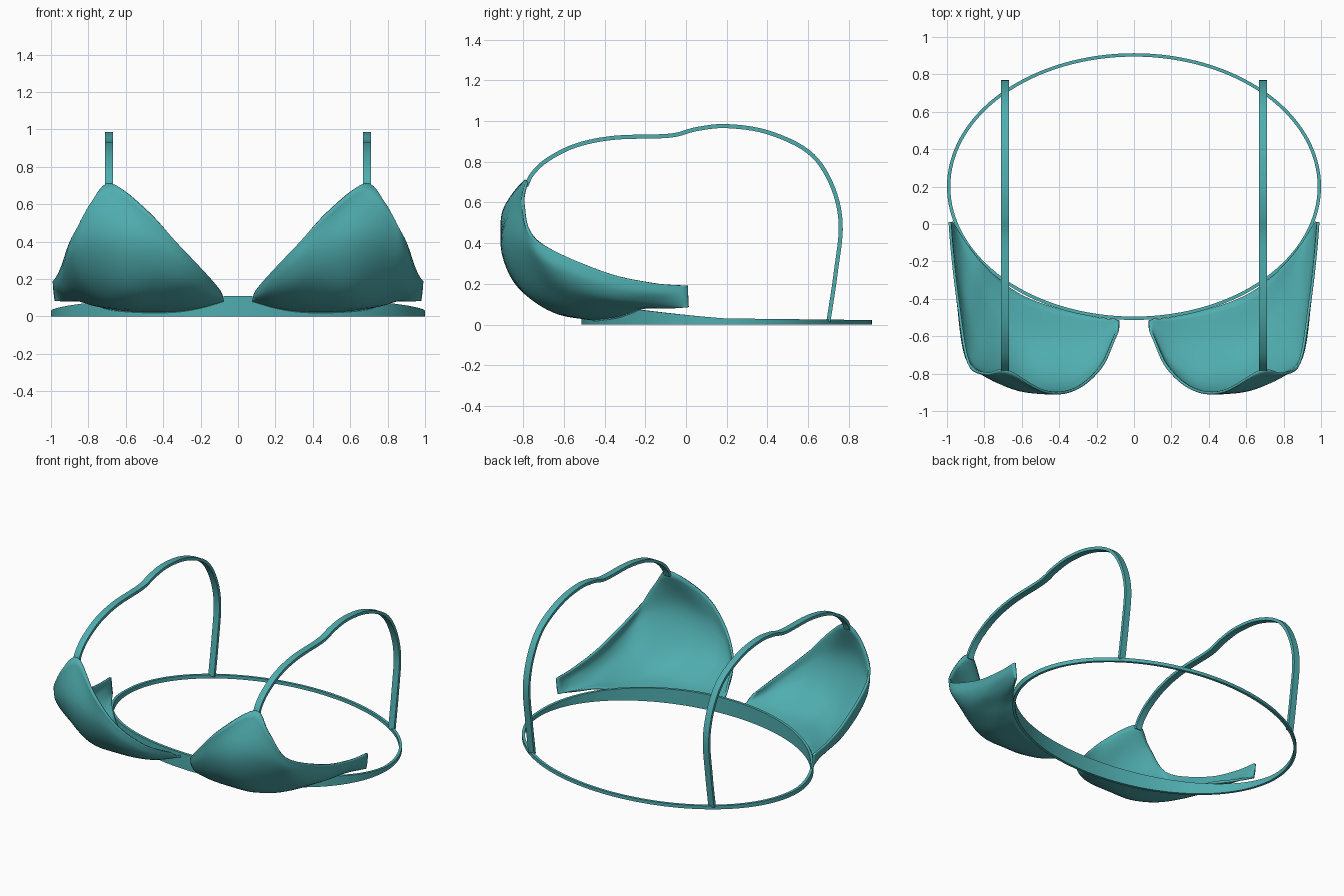
import bpy, math
from mathutils import Vector

if "Cube" in bpy.data.objects:
    bpy.data.objects.remove(bpy.data.objects["Cube"])

mat = bpy.data.materials.new("teal_fabric")
mat.diffuse_color = (0.08, 0.42, 0.43, 1)
mat.use_nodes = True
mat.node_tree.nodes["Principled BSDF"].inputs["Base Color"].default_value = mat.diffuse_color


def spline(pts, n):
    """Catmull-Rom through pts, n samples per span."""
    p = [Vector(q) for q in pts]
    p = [2 * p[0] - p[1]] + p + [2 * p[-1] - p[-2]]
    out = []
    for i in range(1, len(p) - 2):
        a, b, c, d = p[i - 1:i + 3]
        for k in range(n):
            t = k / n
            out.append(0.5 * (2 * b + (c - a) * t + (2 * a - 5 * b + 4 * c - d) * t * t
                              + (3 * b - a - 3 * c + d) * t ** 3))
    return out + [p[-2]]


def make(name, verts, faces):
    me = bpy.data.meshes.new(name)
    me.from_pydata([tuple(v) for v in verts], [], faces)
    me.materials.append(mat)
    ob = bpy.data.objects.new(name, me)
    bpy.context.collection.objects.link(ob)
    bpy.context.view_layer.objects.active = ob
    ob.select_set(True)
    bpy.ops.object.shade_smooth_by_angle(angle=math.radians(40))
    ob.select_set(False)
    return ob


def sweep(name, sections, closed):
    """Join four-point cross-sections into a ribbon."""
    verts = [v for s in sections for v in s]
    n = len(sections)
    faces = []
    for i in range(n if closed else n - 1):
        a, b = 4 * i, 4 * ((i + 1) % n)
        faces += [(a + k, a + (k + 1) % 4, b + (k + 1) % 4, b + k) for k in range(4)]
    if not closed:
        faces += [(3, 2, 1, 0), tuple(4 * n - 4 + k for k in range(4))]
    return make(name, verts, faces)


# Underband: oval ring, taller towards the front
rings = []
for i in range(128):
    a = 2 * math.pi * i / 128
    c, s = math.cos(a), math.sin(a)
    h = 0.03 - 0.008 * max(s, 0) + 0.078 * max(-s, 0) ** 1.2
    o, n = (c, 0.2 + 0.713 * s), (0.982 * c, 0.2 + 0.695 * s)
    rings.append([(*o, 0), (*o, h), (*n, h), (*n, 0)])
sweep("underband", rings, True)

# Cup guide curves, inner corner to side wing
lower = [(.08, -.515, .085), (.2, -.5, .05), (.32, -.475, .03), (.45, -.44, .025), (.58, -.39, .03),
         (.68, -.33, .04), (.75, -.27, .06), (.82, -.2, .085), (.9, -.1, .085), (.975, .01, .085)]
crease = [(.08, -.53, .09), (.2, -.605, .07), (.32, -.64, .065), (.45, -.65, .065), (.58, -.635, .065),
          (.7, -.57, .07), (.79, -.43, .075), (.86, -.27, .09), (.92, -.12, .095), (.977, .01, .105)]
belly = [(.083, -.55, .1), (.17, -.69, .12), (.29, -.79, .16), (.43, -.82, .19), (.6, -.8, .19),
         (.76, -.71, .2), (.86, -.58, .17), (.91, -.37, .13), (.945, -.15, .125), (.98, .01, .13)]
upper = [(.088, -.57, .115), (.17, -.74, .17), (.29, -.86, .27), (.43, -.9, .36), (.62, -.885, .43),
         (.8, -.8, .4), (.9, -.68, .3), (.94, -.4, .19), (.965, -.17, .16), (.982, .01, .16)]
top = [(.1, -.6, .14), (.18, -.77, .235), (.32, -.885, .385), (.48, -.895, .56), (.68, -.785, .71),
       (.79, -.8, .6), (.885, -.74, .42), (.94, -.42, .265), (.97, -.17, .205), (.985, .01, .19)]
rows = [spline(r, 6) for r in (lower, crease, belly, upper, top)]
cols = [spline(c, 6) for c in zip(*rows)]

# Strap path in the side plane (y, z)
path = spline([(0, -.785, .68), (0, -.755, .74), (0, -.68, .81), (0, -.54, .88), (0, -.35, .918),
               (0, -.08, .928), (0, .05, .96), (0, .2, .975), (0, .4, .945), (0, .6, .85),
               (0, .71, .7), (0, .76, .5), (0, .735, .25), (0, .7, .015)], 6)

for side, sx in (("right", 1), ("left", -1)):
    # Moulded cup
    m = len(cols[0])
    verts = [(sx * v.x, v.y, v.z) for c in cols for v in c]
    faces = [(i * m + j, (i + 1) * m + j, (i + 1) * m + j + 1, i * m + j + 1)[::sx]
             for i in range(len(cols) - 1) for j in range(m - 1)]
    cup = make(side + "_cup", verts, faces)
    mod = cup.modifiers.new("thickness", "SOLIDIFY")
    mod.thickness, mod.offset = 0.014, 0

    # Shoulder strap
    secs = []
    for i, p in enumerate(path):
        t = (path[min(i + 1, len(path) - 1)] - path[max(i - 1, 0)]).normalized()
        n = Vector((0, -t.z, t.y)) * 0.01
        x, w = Vector((sx * 0.69, 0, 0)), Vector((0.022, 0, 0))
        secs.append([p + x - w - n, p + x + w - n, p + x + w + n, p + x - w + n])
    sweep(side + "_strap", secs, False)
